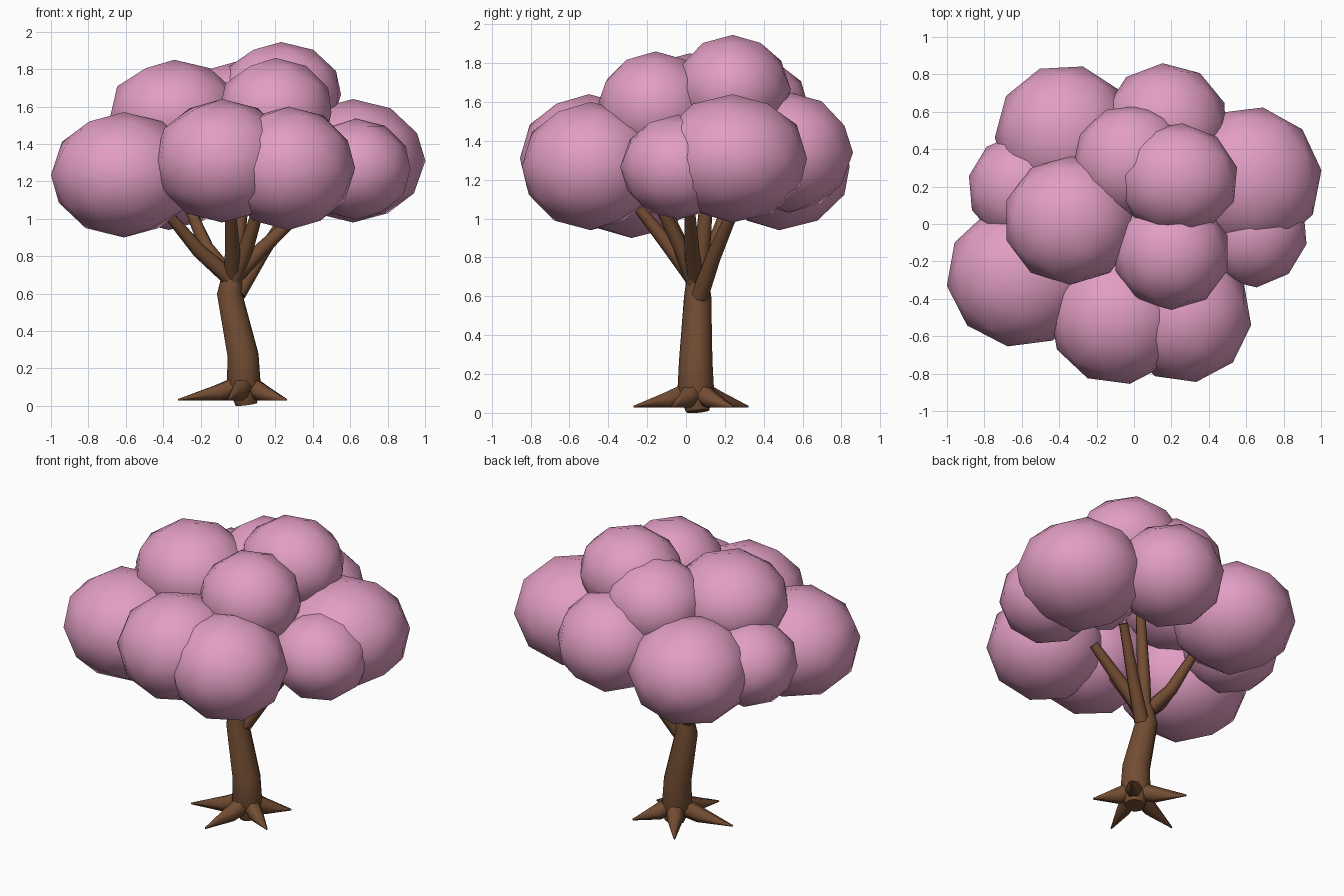
import bpy, math
from mathutils import Vector


def material(name, rgb):
    m = bpy.data.materials.new(name)
    m.diffuse_color = (*rgb, 1)
    return m


PINK = material("blossom pink", (0.76, 0.34, 0.55))
BROWN = material("bark brown", (0.17, 0.073, 0.033))


def tube(name, points, sides_res=2):
    """Tapered round tube through (x, y, z, radius) points, as a mesh."""
    cu = bpy.data.curves.new(name, 'CURVE')
    cu.dimensions = '3D'
    cu.bevel_depth = 1.0
    cu.bevel_resolution = sides_res
    cu.use_fill_caps = True
    sp = cu.splines.new('POLY')
    sp.points.add(len(points) - 1)
    for p, (x, y, z, r) in zip(sp.points, points):
        p.co = (x, y, z, 1)
        p.radius = r
    tmp = bpy.data.objects.new(name + "_path", cu)
    bpy.context.collection.objects.link(tmp)
    deps = bpy.context.evaluated_depsgraph_get()
    me = bpy.data.meshes.new_from_object(tmp.evaluated_get(deps))
    bpy.data.objects.remove(tmp)
    me.materials.clear()
    me.materials.append(BROWN)
    for f in me.polygons:
        f.use_smooth = len(f.vertices) == 4
    ob = bpy.data.objects.new(name, me)
    bpy.context.collection.objects.link(ob)
    return ob


# Leaning trunk
tube("trunk", [(0.045, 0.06, 0.008, 0.06), (0.03, 0.05, 0.12, 0.094),
               (0.027, 0.05, 0.27, 0.086), (-0.045, 0.06, 0.6, 0.07),
               (-0.03, 0.06, 0.71, 0.055)], 3)

# Spreading pointed roots
for i, (x, y) in enumerate([(-0.32, -0.03), (-0.05, -0.27), (0.26, -0.07),
                            (0.22, 0.24), (-0.14, 0.32)]):
    c, t = Vector((0.04, 0.05, 0.12)), Vector((x, y, 0.032))
    m = c.lerp(t, 0.42)
    tube(f"root_{i + 1}", [(*c, 0.06), (m.x, m.y, 0.068, 0.048), (*t, 0.005)], 1)

# Branches: start, bend and end inside the crown
BRANCHES = [
    ((-0.05, 0.04, 0.69), (-0.21, -0.01, 0.83), (-0.37, -0.09, 1.02)),
    ((-0.04, 0.06, 0.68), (-0.17, 0.14, 0.85), (-0.27, 0.22, 1.08)),
    ((-0.03, 0.05, 0.68), (-0.03, -0.08, 0.85), (-0.04, -0.24, 1.05)),
    ((-0.03, 0.05, 0.68), (0.13, 0.03, 0.84), (0.33, 0.02, 1.03)),
    ((0.0, 0.07, 0.6), (0.12, 0.14, 0.8), (0.3, 0.26, 1.08)),
    ((-0.03, 0.06, 0.66), (0.0, 0.09, 0.9), (0.05, 0.12, 1.3)),
    ((-0.03, 0.05, 0.66), (0.05, -0.03, 0.86), (0.13, -0.16, 1.12)),
]
for i, (a, b, c) in enumerate(BRANCHES):
    tube(f"branch_{i + 1}", [(*a, 0.046), (*b, 0.039), (*c, 0.028)])

# Blossom clumps: centre, radii and turn about z in degrees
CLUMPS = [
    ((-0.61, -0.28, 1.235), (0.395, 0.38, 0.335), -10),
    ((-0.085, -0.50, 1.31), (0.37, 0.36, 0.33), 10),
    ((0.27, -0.49, 1.27), (0.36, 0.36, 0.33), 10),
    ((0.63, -0.04, 1.265), (0.30, 0.30, 0.27), 5),
    ((0.615, 0.24, 1.31), (0.39, 0.39, 0.33), -11),
    ((0.17, 0.53, 1.34), (0.335, 0.33, 0.31), 3),
    ((-0.37, 0.48, 1.27), (0.375, 0.375, 0.33), -15),
    ((-0.595, 0.19, 1.27), (0.295, 0.295, 0.265), 5),
    ((-0.34, 0.02, 1.55), (0.36, 0.345, 0.30), 0),
    ((0.20, -0.155, 1.57), (0.315, 0.305, 0.29), 0),
    ((0.23, 0.24, 1.665), (0.33, 0.30, 0.28), -5),
    ((-0.01, 0.33, 1.56), (0.32, 0.31, 0.28), -10),
]
for i, (loc, rad, turn) in enumerate(CLUMPS):
    bpy.ops.mesh.primitive_ico_sphere_add(subdivisions=2, radius=1, location=loc)
    ob = bpy.context.object
    ob.name = f"blossom_clump_{i + 1}"
    ob.scale = rad
    ob.rotation_euler.z = math.radians(turn)
    ob.data.materials.append(PINK)
    bpy.ops.object.shade_smooth()
